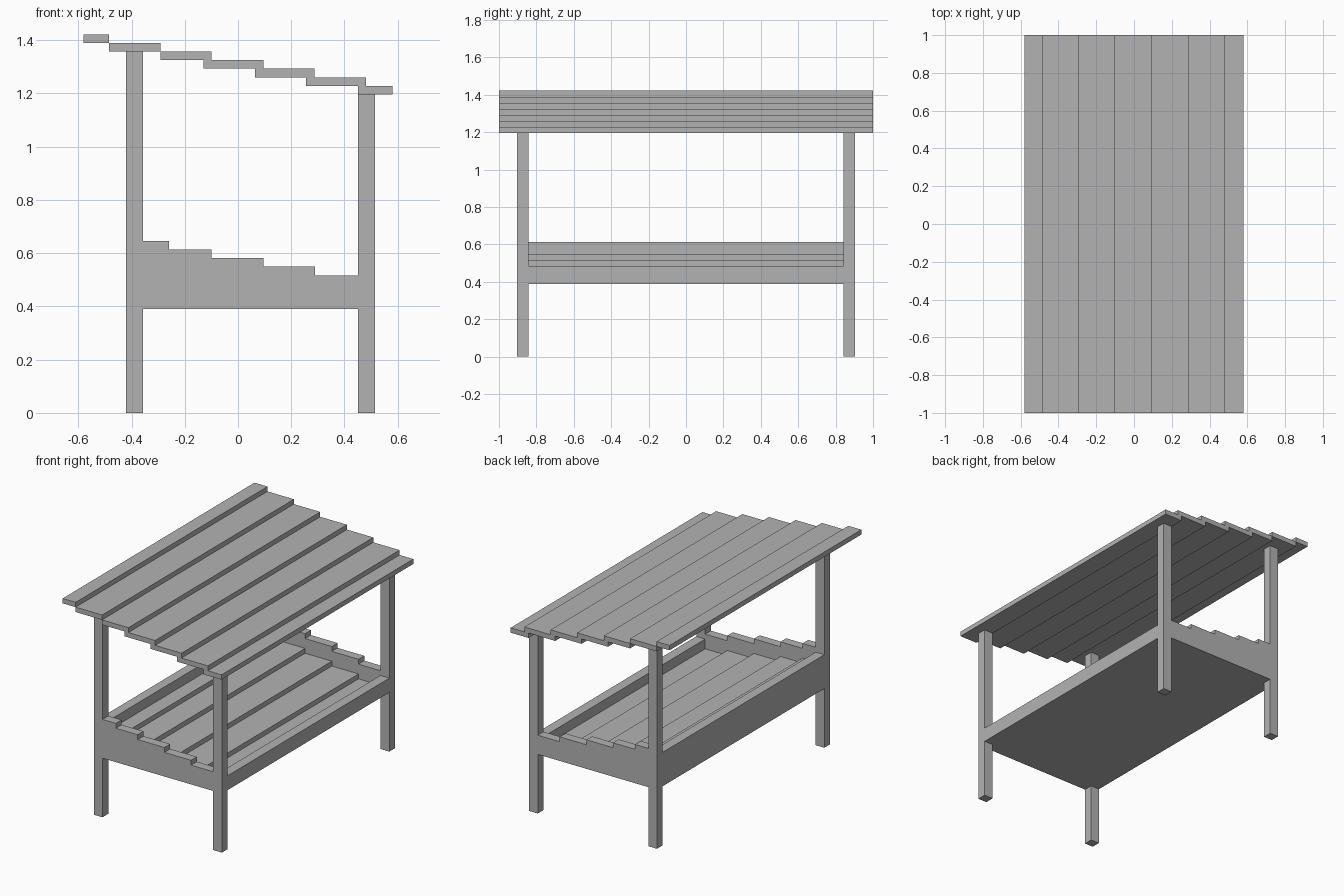
import bpy
import bmesh

cube = bpy.data.objects.get("Cube")
if cube:
    bpy.data.objects.remove(cube, do_unlink=True)

grey = bpy.data.materials.new("plain grey")
grey.use_nodes = True
colour = (0.45, 0.45, 0.45, 1)
grey.diffuse_color = colour
grey.node_tree.nodes["Principled BSDF"].inputs["Base Color"].default_value = colour


def extrude_profile(name, profile, y0, y1):
    """Extrude an outline in the xz plane from y0 to y1."""
    bm = bmesh.new()
    face = bm.faces.new([bm.verts.new((x, y0, z)) for x, z in profile])
    grown = bmesh.ops.extrude_face_region(bm, geom=[face])["geom"]
    verts = [g for g in grown if isinstance(g, bmesh.types.BMVert)]
    bmesh.ops.translate(bm, verts=verts, vec=(0, y1 - y0, 0))
    bmesh.ops.recalc_face_normals(bm, faces=bm.faces)
    mesh = bpy.data.meshes.new(name)
    bm.to_mesh(mesh)
    bm.free()
    mesh.materials.append(grey)
    obj = bpy.data.objects.new(name, mesh)
    bpy.context.collection.objects.link(obj)
    return obj


def box(name, x0, x1, y0, y1, z0, z1):
    return extrude_profile(name, [(x0, z0), (x1, z0), (x1, z1), (x0, z1)], y0, y1)


def stepped(x0, x1, base, top):
    """Outline with a flat base and a top falling in steps towards +x."""
    points = [(x0, base), (x0, top)]
    for x in step_edges:
        points += [(x, top), (x, top - RISE)]
        top -= RISE
    return points + [(x1, top), (x1, base)]


RISE = 0.0323
BASE = 0.39
END_IN, END_OUT = 0.843, 0.903
HIGH_OUT, HIGH_IN = -0.42, -0.357
LOW_IN, LOW_OUT = 0.45, 0.515
step_edges = [-0.26, -0.10, 0.095, 0.29]

# Posts and stepped end panels
for side, s in (("front", -1), ("back", 1)):
    y0, y1 = sorted((s * END_IN, s * END_OUT))
    box(side + "_tall_post", HIGH_OUT, HIGH_IN, y0, y1, 0, 1.358)
    box(side + "_short_post", LOW_IN, LOW_OUT, y0, y1, 0, 1.198)
    extrude_profile(side + "_end_panel", stepped(HIGH_IN, LOW_IN, BASE, 0.646), y0, y1)

# Long side boards
box("high_side_board", HIGH_OUT, HIGH_IN, -END_IN, END_IN, BASE, 0.614)
box("low_side_board", LOW_IN, LOW_OUT, -END_IN, END_IN, BASE, 0.485)

# Stepped tray floor
extrude_profile("tray_floor", stepped(HIGH_IN, LOW_IN, BASE, 0.549), -END_IN, END_IN)

# Roof planks, from the highest to the lowest
spans = [(-0.58, -0.485), (-0.485, -0.292), (-0.292, -0.10), (-0.13, 0.095),
         (0.063, 0.288), (0.255, 0.48), (0.45, 0.58)]
for i, (x0, x1) in enumerate(spans):
    top = 1.422 - i * RISE
    box(f"roof_plank_{i + 1}", x0, x1, -1, 1, top - RISE, top)
